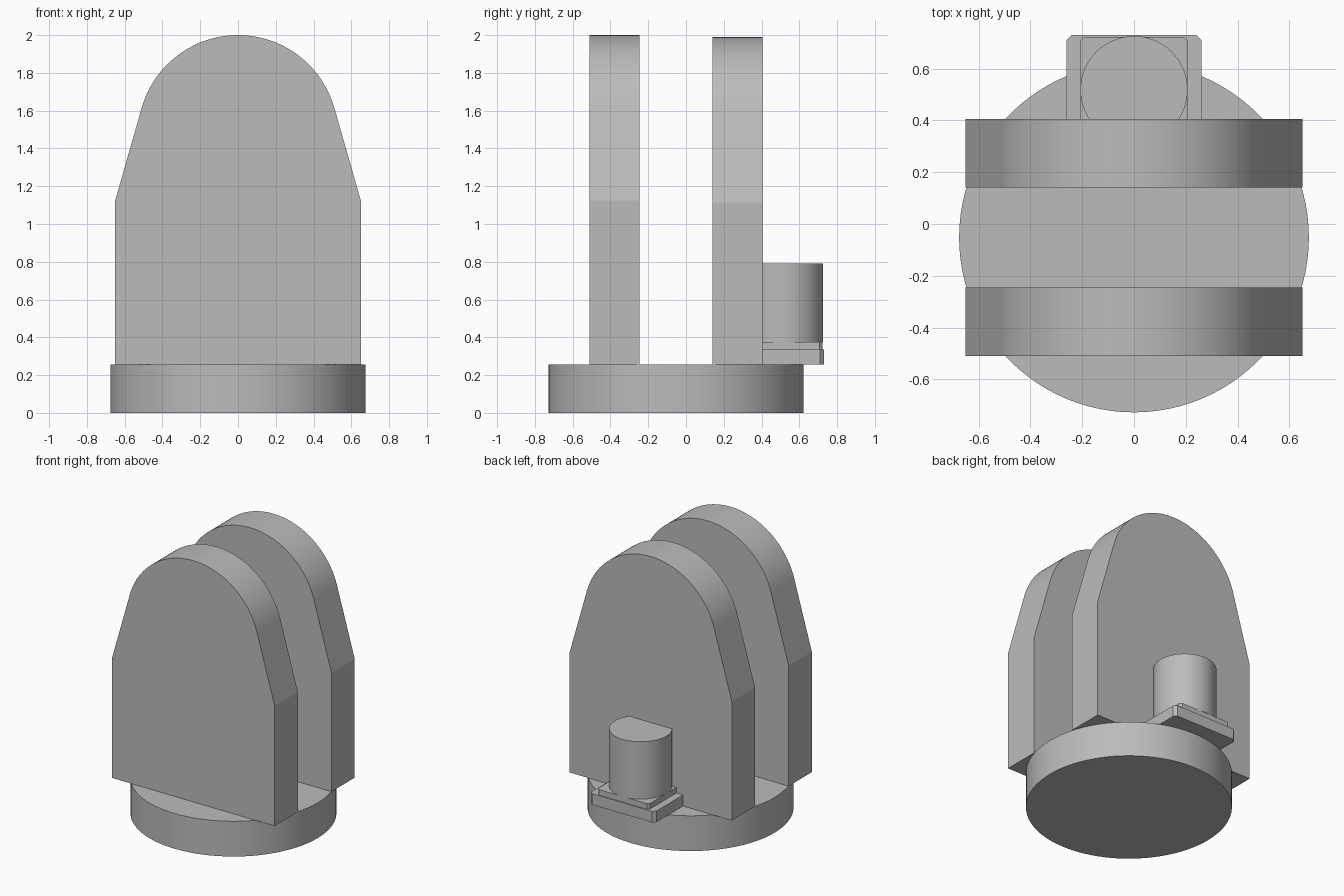
import bpy
import bmesh
import math

cube = bpy.data.objects.get("Cube")
if cube:
    bpy.data.objects.remove(cube, do_unlink=True)

grey = bpy.data.materials.new("light_grey")
grey.use_nodes = True
colour = (0.5, 0.5, 0.5, 1)
grey.diffuse_color = colour
grey.node_tree.nodes["Principled BSDF"].inputs["Base Color"].default_value = colour


def prism(name, outline, axis, start, end):
    """Extrude a 2D outline along y (outline in x, z) or z (outline in x, y)."""
    bm = bmesh.new()
    place = (lambda a, b: (a, start, b)) if axis == "y" else (lambda a, b: (a, b, start))
    face = bm.faces.new([bm.verts.new(place(a, b)) for a, b in outline])
    moved = bmesh.ops.extrude_face_region(bm, geom=[face])["geom"]
    shift = (0, end - start, 0) if axis == "y" else (0, 0, end - start)
    bmesh.ops.translate(bm, vec=shift, verts=[v for v in moved if isinstance(v, bmesh.types.BMVert)])
    bmesh.ops.recalc_face_normals(bm, faces=bm.faces)
    mesh = bpy.data.meshes.new(name)
    bm.to_mesh(mesh)
    bm.free()
    mesh.materials.append(grey)
    obj = bpy.data.objects.new(name, mesh)
    bpy.context.collection.objects.link(obj)
    bpy.ops.object.select_all(action="DESELECT")
    obj.select_set(True)
    bpy.context.view_layer.objects.active = obj
    bpy.ops.object.shade_smooth_by_angle(angle=math.radians(12))
    return obj


def arc(cx, cy, r, first, last, steps):
    """Points on an arc, angles in degrees."""
    angles = [math.radians(first + (last - first) * i / steps) for i in range(steps + 1)]
    return [(cx + r * math.cos(a), cy + r * math.sin(a)) for a in angles]


def arch(top):
    """Straight sides, tapered shoulders and a tangent round top."""
    r = 0.53
    return ([(-0.65, 0.255), (0.65, 0.255), (0.65, top - 0.875)]
            + arc(0, top - r, r, 15.8, 164.2, 48) + [(-0.65, top - 0.875)])


def chamfered(half, front, back, cut):
    """Rectangle with its two back corners cut off."""
    return [(-half, front), (half, front), (half, back - cut),
            (half - cut, back), (cut - half, back), (-half, back - cut)]


# Round base
prism("base_disc", arc(0, -0.052, 0.675, 0, 360, 96)[:-1], "z", 0, 0.255)

# Two upright plates
prism("front_plate", arch(2.0), "y", -0.51, -0.245)
prism("back_plate", arch(1.99), "y", 0.14, 0.405)

# Stepped bracket and round post against the back plate
plate_back = 0.405
prism("bracket_foot", chamfered(0.26, plate_back, 0.73, 0.02), "z", 0.255, 0.335)
prism("bracket_step", chamfered(0.207, plate_back, 0.722, 0.015), "z", 0.335, 0.375)
cut_angle = math.degrees(math.asin((plate_back - 0.518) / 0.207))
prism("rear_post", arc(0, 0.518, 0.207, cut_angle, 180 - cut_angle, 64), "z", 0.375, 0.79)
